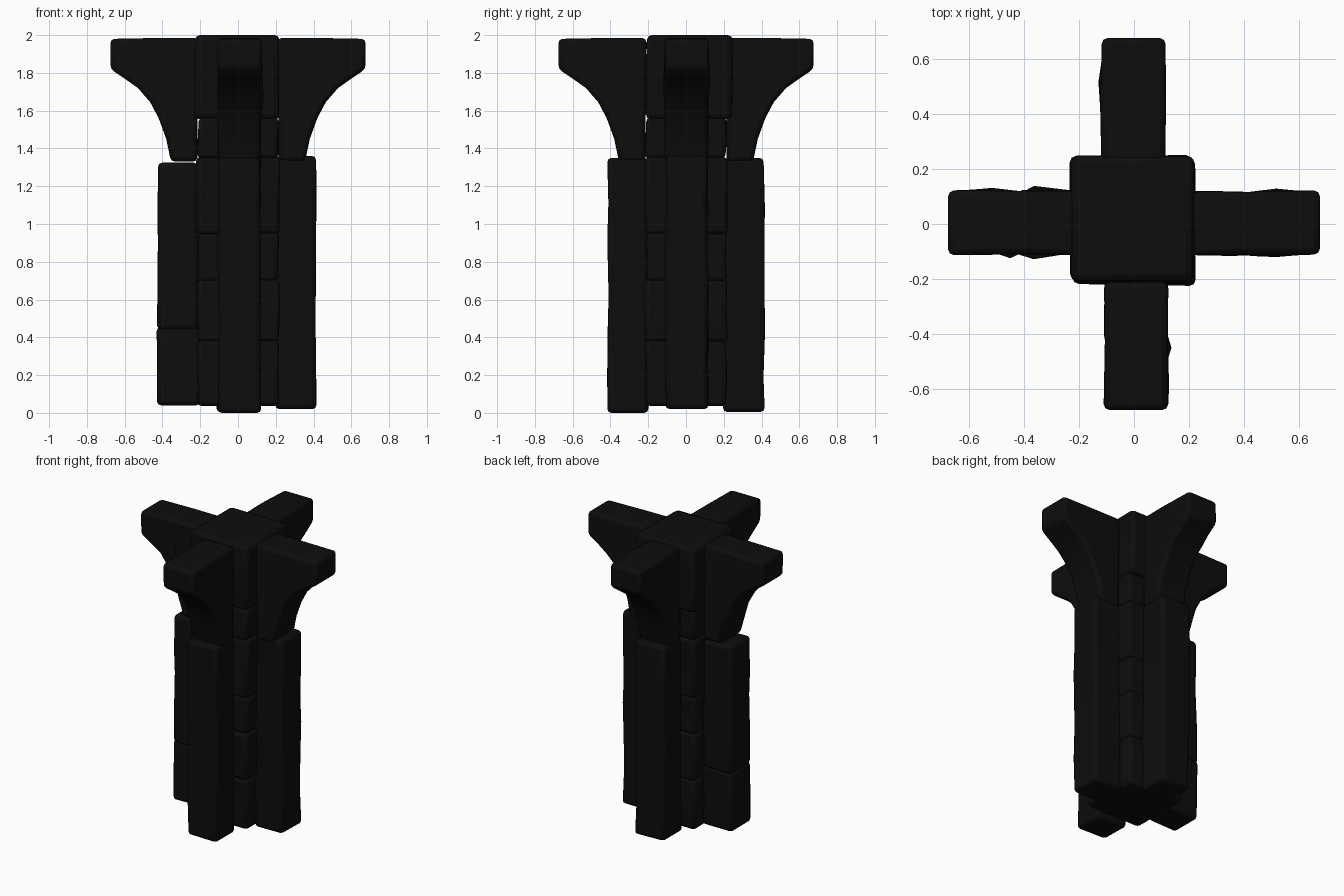
import bpy, bmesh, math, random
from mathutils import Matrix, Vector

random.seed(4)
cube = bpy.data.objects.get("Cube")
if cube:
    bpy.data.objects.remove(cube, do_unlink=True)

stone = bpy.data.materials.new("black stone")
stone.use_nodes = True
color = (0.004, 0.004, 0.004, 1)
stone.diffuse_color = color
stone.node_tree.nodes["Principled BSDF"].inputs["Base Color"].default_value = color


def finish(name, bm, bevel, turn=0):
    """Turn the part round the pillar and round its worn edges."""
    bmesh.ops.recalc_face_normals(bm, faces=bm.faces)
    bm.transform(Matrix.Rotation(math.radians(turn), 4, "Z"))
    mesh = bpy.data.meshes.new(name)
    bm.to_mesh(mesh)
    bm.free()
    mesh.materials.append(stone)
    obj = bpy.data.objects.new(name, mesh)
    bpy.context.collection.objects.link(obj)
    mod = obj.modifiers.new("worn edges", "BEVEL")
    mod.width = bevel
    mod.segments = 2
    mod.limit_method = "ANGLE"
    mod.angle_limit = math.radians(35)
    bpy.ops.object.select_all(action="DESELECT")
    obj.select_set(True)
    bpy.context.view_layer.objects.active = obj
    bpy.ops.object.shade_smooth_by_angle(angle=math.radians(40))
    return obj


def block(name, low, high, cuts=0, wear=0.005, bevel=0.022, turn=0):
    """A hewn stone block, with uneven rings up its height."""
    low, high = Vector(low), Vector(high)
    bm = bmesh.new()
    bmesh.ops.create_cube(bm, size=1)
    size = high - low
    for v in bm.verts:
        v.co = (low + high) / 2 + Vector(a * b for a, b in zip(v.co, size))
    for i in range(cuts):
        z = low.z + size.z * (i + 1 + random.uniform(-0.2, 0.2)) / (cuts + 1)
        bmesh.ops.bisect_plane(bm, geom=bm.verts[:] + bm.edges[:] + bm.faces[:],
                               plane_co=(0, 0, z), plane_no=(0, 0, 1))
    for v in bm.verts:
        v.co.x += random.uniform(-wear, wear)
        v.co.y += random.uniform(-wear, wear)
    return finish(name, bm, bevel, turn)


def corbel(name, shift, turn):
    """A bracket with a concave underside."""
    curve = [(0.355, 1.33), (0.38, 1.45), (0.42, 1.56), (0.465, 1.645),
             (0.53, 1.72), (0.60, 1.77), (0.675, 1.82)]
    outline = curve + [(0.675, 1.98), (0.42, 1.985), (0.21, 1.985), (0.215, 1.33)]
    bm = bmesh.new()
    face = bm.faces.new([bm.verts.new((x, shift - 0.116, z)) for x, z in outline])
    out = bmesh.ops.extrude_face_region(bm, geom=[face])
    for v in out["geom"]:
        if isinstance(v, bmesh.types.BMVert):
            v.co.y += 0.232
    for v in bm.verts:
        v.co.y += random.uniform(-0.004, 0.004)
    return finish(name, bm, 0.022, turn)


# Four sides: turn, pilaster bottom, pilaster top, sideways shift
sides = {"left": (0, 0.02, 1.36, 0.003), "back": (90, 0.005, 1.35, 0.003),
         "right": (180, 0.04, 1.325, -0.006), "front": (270, 0, 1.35, 0.008)}
for side, (turn, bottom, top, shift) in sides.items():
    corbel(side + "_corbel", shift, turn)
    low, high = (0.2, shift - 0.112, bottom), (0.413, shift + 0.112, top)
    if side == "right":
        # This pilaster is split into two stones
        block("right_pilaster_base", low, (0.43, high[1], 0.455), 1, turn=turn)
        block("right_pilaster", (0.21, low[1], 0.44), (0.425, high[1], top), 3, turn=turn)
    else:
        block(side + "_pilaster", low, high, 5, turn=turn)

# Stacked core stones, showing at the corners between pilasters
levels = [0.04, 0.38, 0.7, 0.95, 1.35, 1.56]
for i, (z0, z1) in enumerate(zip(levels, levels[1:])):
    w = 0.212 + 0.007 * (i % 2)
    block(f"core_stone_{i + 1}", (-w, -w, z0 - 0.004), (w, w, z1 + 0.004), 1, wear=0.006)

# Capstone
block("capstone", (-0.23, -0.21, 1.555), (0.218, 0.245, 2.0), 2, bevel=0.025)
